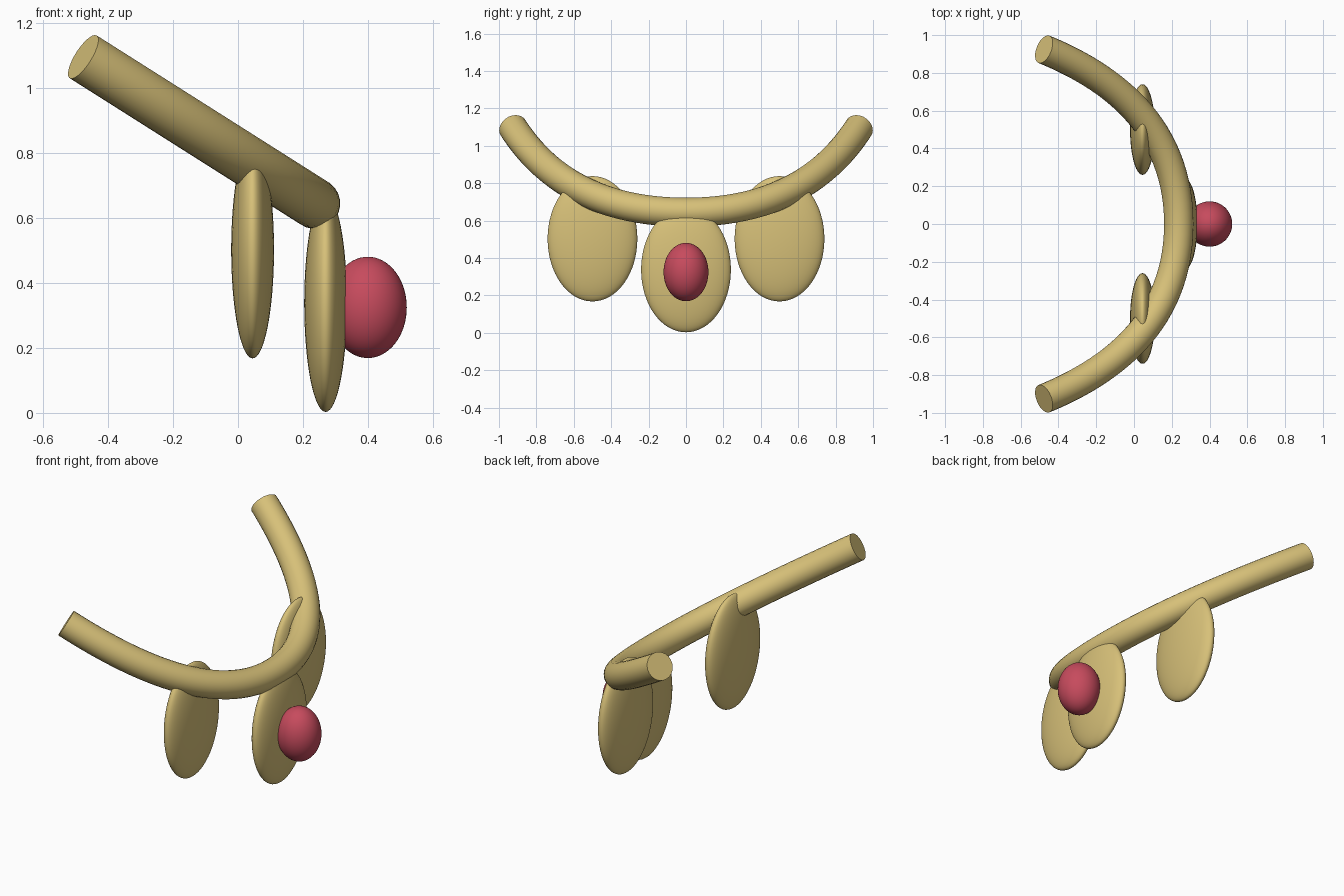
import bpy
import math
from mathutils import Vector

if "Cube" in bpy.data.objects:
    bpy.data.objects.remove(bpy.data.objects["Cube"])


def material(name, rgb):
    m = bpy.data.materials.new(name)
    m.diffuse_color = (*rgb, 1)
    m.use_nodes = True
    m.node_tree.nodes["Principled BSDF"].inputs["Base Color"].default_value = m.diffuse_color
    return m


tan = material("tan", (0.68, 0.53, 0.19))
red = material("red", (0.57, 0.07, 0.11))


def ellipsoid(name, centre, radii, mat):
    bpy.ops.mesh.primitive_uv_sphere_add(segments=48, ring_count=32, location=centre)
    ob = bpy.context.object
    ob.name = name
    ob.scale = radii
    ob.data.materials.append(mat)
    bpy.ops.object.transform_apply(location=False, rotation=False, scale=True)
    bpy.ops.object.shade_smooth()
    return ob


# Curved band: an arc lying in a plane that rises towards -x
origin = Vector((0.237, 0, 0.645))
rise = Vector((-0.845, 0, 0.535)).normalized()


def on_plane(u, v):
    return origin + rise * u + Vector((0, v, 0))


curve = bpy.data.curves.new("band", 'CURVE')
curve.dimensions = '3D'
curve.bevel_depth = 0.078
curve.bevel_resolution = 10
curve.resolution_u = 28
curve.use_fill_caps = True
spline = curve.splines.new('BEZIER')
spline.bezier_points.add(2)
# each row: left handle, point, right handle as (along slope, sideways)
rows = [((1.245, -1.06), (0.845, -0.925), (0.445, -0.787)),
        ((0, -0.53), (0, 0), (0, 0.53)),
        ((0.445, 0.787), (0.845, 0.925), (1.245, 1.06))]
for p, (left, mid, right) in zip(spline.bezier_points, rows):
    p.handle_left_type = p.handle_right_type = 'FREE'
    p.co = on_plane(*mid)
    p.handle_left = on_plane(*left)
    p.handle_right = on_plane(*right)
band = bpy.data.objects.new("band", curve)
bpy.context.collection.objects.link(band)
curve.materials.append(tan)
bpy.ops.object.select_all(action='DESELECT')
band.select_set(True)
bpy.context.view_layer.objects.active = band
bpy.ops.object.convert(target='MESH')
bpy.ops.object.shade_smooth_by_angle(angle=math.radians(40))

# Hanging oval discs
disc = (0.066, 0.24, 0.335)
ellipsoid("centre_disc", (0.27, 0, 0.338), disc, tan)
for side, label in ((-1, "front"), (1, "back")):
    ellipsoid(label + "_disc", (0.045, side * 0.5, 0.503), disc, tan)

# Red bead on the centre disc
ellipsoid("bead", (0.4, 0, 0.325), (0.12, 0.12, 0.156), red)
